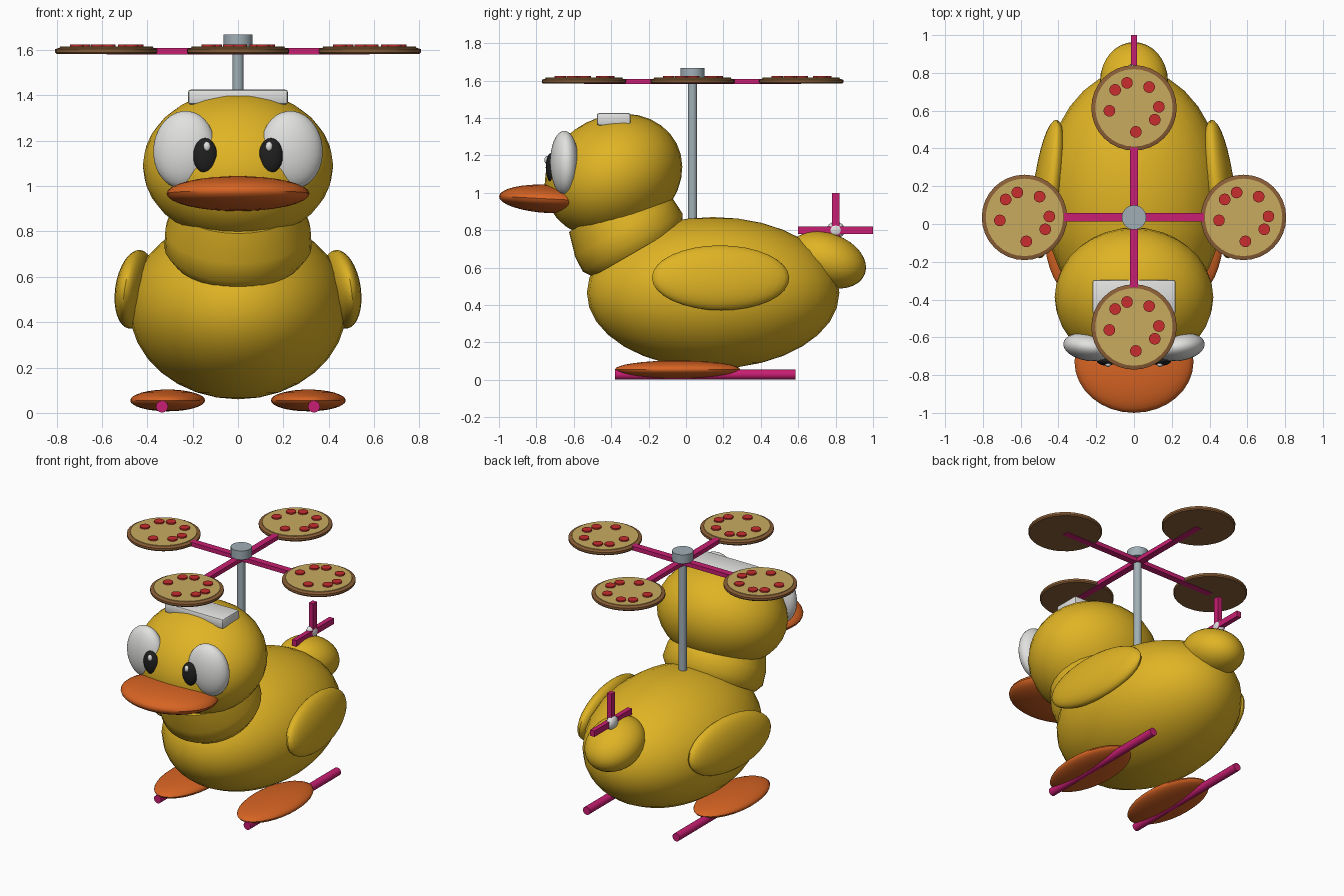
import bpy, bmesh, math
from mathutils import Matrix, Vector

if "Cube" in bpy.data.objects:
    bpy.data.objects.remove(bpy.data.objects["Cube"])


def material(name, rgb):
    m = bpy.data.materials.new(name)
    m.diffuse_color = (*rgb, 1)
    m.use_nodes = True
    m.node_tree.nodes["Principled BSDF"].inputs["Base Color"].default_value = m.diffuse_color
    return m


YELLOW = material("yellow", (0.745, 0.456, 0.018))
ORANGE = material("orange", (0.68, 0.127, 0.017))
PINK = material("pink", (0.58, 0.013, 0.17))
CHEESE = material("cheese_tan", (0.58, 0.41, 0.117))
CRUST = material("crust_brown", (0.26, 0.114, 0.038))
RED = material("red", (0.58, 0.026, 0.026))
WHITE = material("white", (0.75, 0.75, 0.74))
GREY = material("metal_grey", (0.35, 0.43, 0.47))
BLACK = material("black", (0.014, 0.014, 0.014))


def finish(name, bm, mat, loc=(0, 0, 0), rot=(0, 0, 0), smooth=True):
    bmesh.ops.recalc_face_normals(bm, faces=bm.faces)
    mesh = bpy.data.meshes.new(name)
    bm.to_mesh(mesh)
    bm.free()
    mesh.materials.append(mat)
    ob = bpy.data.objects.new(name, mesh)
    bpy.context.collection.objects.link(ob)
    ob.location = loc
    ob.rotation_euler = [math.radians(a) for a in rot]
    if smooth:
        bpy.ops.object.select_all(action='DESELECT')
        ob.select_set(True)
        bpy.context.view_layer.objects.active = ob
        bpy.ops.object.shade_smooth_by_angle(angle=math.radians(40))
    return ob


def ellipsoid(name, mat, loc, radii, rot=(0, 0, 0), seg=32):
    bm = bmesh.new()
    bmesh.ops.create_uvsphere(bm, u_segments=seg, v_segments=seg // 2, radius=1)
    bmesh.ops.scale(bm, vec=radii, verts=bm.verts)
    return finish(name, bm, mat, loc, rot)


def cylinder(name, mat, loc, r, h, rot=(0, 0, 0), seg=24):
    bm = bmesh.new()
    bmesh.ops.create_cone(bm, cap_ends=True, segments=seg, radius1=r, radius2=r, depth=h)
    return finish(name, bm, mat, loc, rot)


def box(name, mat, loc, size, bevel=0.0):
    bm = bmesh.new()
    bmesh.ops.create_cube(bm, size=1)
    bmesh.ops.scale(bm, vec=size, verts=bm.verts)
    if bevel:
        bmesh.ops.bevel(bm, geom=bm.edges[:], offset=bevel, segments=2, profile=0.5, affect='EDGES')
    return finish(name, bm, mat, loc, smooth=bool(bevel))


def lathe(name, mat, profile, loc, rot, seg=32, scale=(1, 1, 1)):
    bm = bmesh.new()
    vs = [bm.verts.new((r, 0, z)) for r, z in profile]
    es = [bm.edges.new(p) for p in zip(vs, vs[1:])]
    bmesh.ops.spin(bm, geom=vs + es, cent=(0, 0, 0), axis=(0, 0, 1),
                   angle=math.tau, steps=seg, use_duplicate=False)
    bmesh.ops.remove_doubles(bm, verts=bm.verts, dist=0.0005)
    bmesh.ops.scale(bm, vec=scale, verts=bm.verts)
    return finish(name, bm, mat, loc, rot)


# Body, neck, head and tail
ellipsoid("body", YELLOW, (0, 0.145, 0.465), (0.48, 0.675, 0.405))
lathe("neck", YELLOW, [(0, 0), (0.29, 0), (0.325, 0.05), (0.32, 0.14), (0.28, 0.27), (0, 0.27)],
      (0, -0.26, 0.69), (30, 0, 0), scale=(1, 0.95, 1))
ellipsoid("head", YELLOW, (0, -0.388, 1.09), (0.42, 0.38, 0.32), (27, 0, 0))
ellipsoid("tail", YELLOW, (0, 0.755, 0.64), (0.18, 0.215, 0.143), (-20, 0, 0))

# Bill
ellipsoid("bill", ORANGE, (0, -0.73, 0.967), (0.315, 0.27, 0.076), (-3, 0, 0))

# Paired parts: wings, feet, skids and eyes
for side, s in (("left", -1), ("right", 1)):
    ellipsoid(side + "_wing", YELLOW, (s * 0.455, 0.185, 0.545),
              (0.075, 0.37, 0.175), (0, -s * 8, s * 7))
    ellipsoid(side + "_foot", ORANGE, (s * 0.31, -0.045, 0.055), (0.165, 0.335, 0.048))
    cylinder(side + "_skid", PINK, (s * 0.335, 0.102, 0.028), 0.027, 0.965, (90, 0, 0), 12)
    ellipsoid(side + "_eye", WHITE, (s * 0.237, -0.65, 1.16),
              (0.138, 0.075, 0.172), (0, -s * 6, s * 8))
    ellipsoid(side + "_pupil", BLACK, (s * 0.145, -0.722, 1.135), (0.053, 0.028, 0.077), seg=24)
    ellipsoid(side + "_glint", WHITE, (s * 0.137, -0.743, 1.175), (0.016, 0.014, 0.022), seg=12)

# Box on top of the head
box("head_box", WHITE, (0, -0.386, 1.393), (0.44, 0.18, 0.066), 0.012)

# Main rotor: shaft, hub, cross bars
CY = 0.035
cylinder("rotor_shaft", GREY, (0, CY, 1.21), 0.025, 0.8)
cylinder("rotor_hub", GREY, (0, CY, 1.638), 0.065, 0.06)
box("rotor_bar_across", PINK, (0, CY, 1.595), (1.16, 0.044, 0.028))
box("rotor_bar_along", PINK, (0, CY, 1.595), (0.044, 1.16, 0.028))

# Pizza blades: crust with a raised rim, cheese disc, seven slices on each
TOPPINGS = [(-0.037, 0.132), (-0.1, 0.095), (0.08, 0.11), (-0.13, -0.016),
            (0.132, 0.005), (0.11, -0.063), (0.01, -0.127)]
for i, (dx, dy) in enumerate(((1, 0), (0, 1), (-1, 0), (0, -1))):
    x, y = dx * 0.58, CY + dy * 0.58
    lathe(f"pizza_crust_{i}", CRUST,
          [(0, 1.583), (0.22, 1.583), (0.226, 1.59), (0.226, 1.604), (0.205, 1.611), (0, 1.611)],
          (x, y, 0), (0, 0, 0))
    cylinder(f"pizza_cheese_{i}", CHEESE, (x, y, 1.61), 0.205, 0.01, seg=32)
    bm = bmesh.new()
    for tx, ty in TOPPINGS:
        bmesh.ops.create_cone(bm, cap_ends=True, segments=14, radius1=0.031, radius2=0.031,
                              depth=0.014, matrix=Matrix.Translation(Vector((tx, ty, 0))))
    finish(f"pizza_toppings_{i}", bm, RED, (x, y, 1.617))

# Tail rotor
ellipsoid("tail_rotor_hub", WHITE, (-0.008, 0.8, 0.8), (0.03, 0.05, 0.045), seg=16)
box("tail_rotor_bar_along", PINK, (0, 0.8, 0.8), (0.032, 0.4, 0.04))
box("tail_rotor_bar_upright", PINK, (0, 0.8, 0.8), (0.032, 0.04, 0.4))
